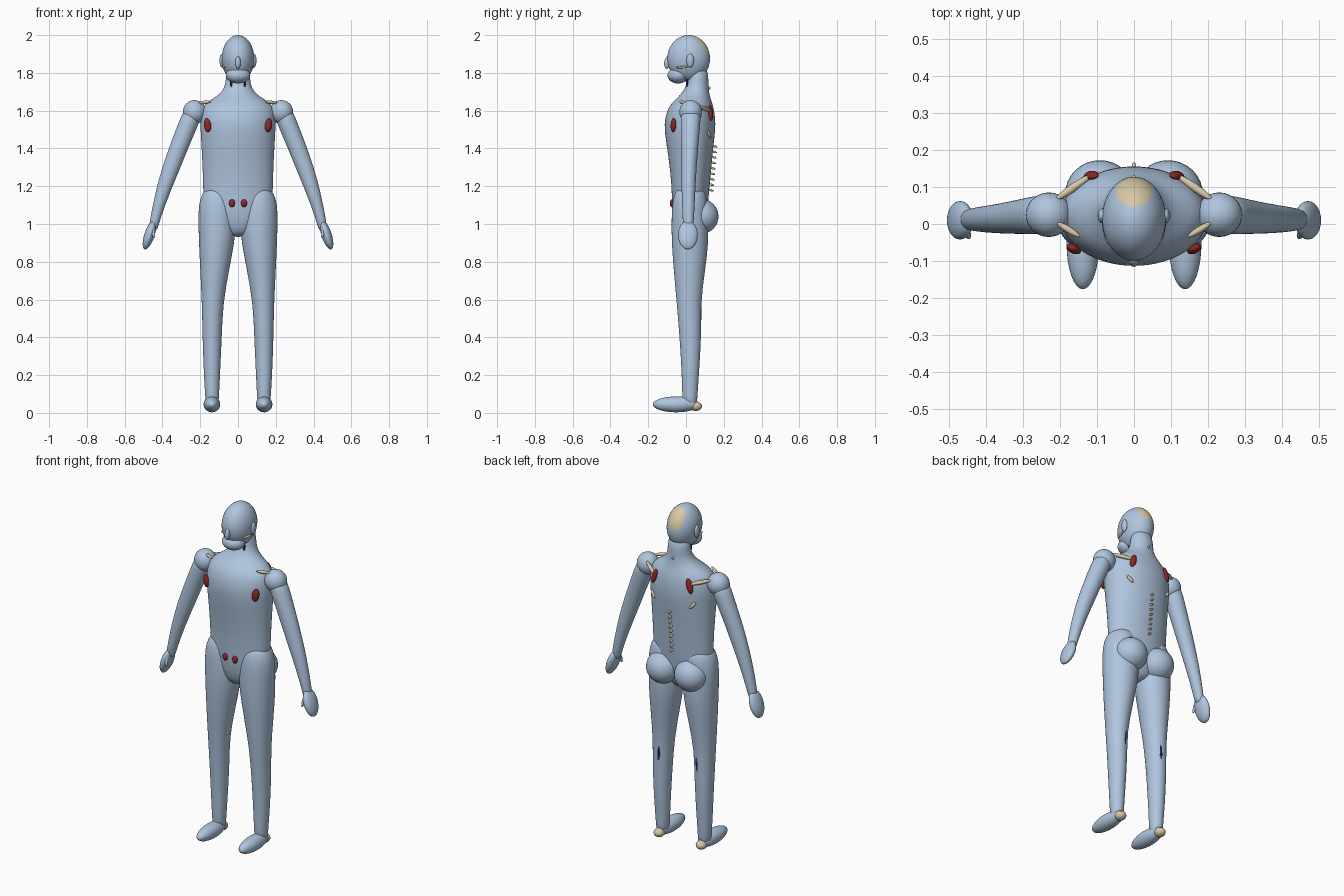
import bpy, bmesh, math
from mathutils import Vector, Matrix, Euler

default_cube = bpy.data.objects.get("Cube")
if default_cube:
    bpy.data.objects.remove(default_cube, do_unlink=True)


def make_material(name, colour):
    material = bpy.data.materials.new(name)
    material.use_nodes = True
    material.diffuse_color = (*colour, 1)
    shader = material.node_tree.nodes["Principled BSDF"]
    shader.inputs["Base Color"].default_value = (*colour, 1)
    shader.inputs["Roughness"].default_value = 0.6
    return material


SKIN = make_material("pale blue skin", (0.43, 0.56, 0.73))
BONE = make_material("bone beige", (0.68, 0.57, 0.37))
RED = make_material("dark red", (0.27, 0.02, 0.02))
NAVY = make_material("navy blue", (0.01, 0.018, 0.14))


def finish(name, bm, material):
    """Turn a bmesh into a smooth shaded object."""
    bmesh.ops.recalc_face_normals(bm, faces=bm.faces)
    mesh = bpy.data.meshes.new(name)
    bm.to_mesh(mesh)
    bm.free()
    mesh.materials.append(material)
    mesh.shade_smooth()
    obj = bpy.data.objects.new(name, mesh)
    bpy.context.scene.collection.objects.link(obj)
    return obj


def blob(name, centre, radii, material=SKIN, tilt=(0, 0, 0), detail=32):
    """Ellipsoid with its own radii and tilt in degrees."""
    bm = bmesh.new()
    bmesh.ops.create_uvsphere(bm, u_segments=detail, v_segments=detail // 2, radius=1)
    turn = Euler([math.radians(angle) for angle in tilt]).to_matrix().to_4x4()
    place = Matrix.Translation(centre) @ turn @ Matrix.Diagonal((*radii, 1))
    bmesh.ops.transform(bm, matrix=place, verts=bm.verts)
    return finish(name, bm, material)


def rod(name, start, end, radius, material):
    """Slim tapered rod between two points."""
    start, end = Vector(start), Vector(end)
    direction = end - start
    tilt = direction.to_track_quat("Z", "Y").to_euler()
    degrees = [math.degrees(angle) for angle in tilt]
    return blob(name, (start + end) / 2, (radius, radius, direction.length / 2),
                material, degrees, 16)


def loft(name, rings, side=1, segments=32):
    """Skin horizontal ellipses given as (x, y, z, x radius, y radius)."""
    bm = bmesh.new()
    loops = []
    for x, y, z, rx, ry in rings:
        loop = []
        for i in range(segments):
            angle = math.tau * i / segments
            loop.append(bm.verts.new((side * x + rx * math.cos(angle),
                                      y + ry * math.sin(angle), z)))
        loops.append(loop)
    for lower, upper in zip(loops, loops[1:]):
        for i in range(segments):
            j = (i + 1) % segments
            bm.faces.new((lower[i], lower[j], upper[j], upper[i]))
    bm.faces.new(loops[0])
    bm.faces.new(loops[-1])
    obj = finish(name, bm, SKIN)
    smooth = obj.modifiers.new("smooth", "SUBSURF")
    smooth.levels = smooth.render_levels = 1
    return obj


# Torso and neck
loft("torso", [
    (0, 0.02, 0.93, 0.03, 0.05),
    (0, 0.02, 0.98, 0.12, 0.08),
    (0, 0.02, 1.08, 0.185, 0.095),
    (0, 0.025, 1.2, 0.185, 0.1),
    (0, 0.023, 1.35, 0.19, 0.115),
    (0, 0.02, 1.5, 0.2, 0.137),
    (0, 0.022, 1.56, 0.2, 0.134),
    (0, 0.026, 1.62, 0.19, 0.12),
    (0, 0.035, 1.65, 0.158, 0.1),
    (0, 0.046, 1.68, 0.105, 0.08),
    (0, 0.058, 1.72, 0.07, 0.06),
    (0, 0.064, 1.77, 0.064, 0.056),
    (0, 0.06, 1.84, 0.06, 0.05),
])

# Head, with a bone coloured patch on the upper back
head = blob("head", (0, 0.014, 1.876), (0.086, 0.113, 0.124), detail=64)
head.data.materials.append(BONE)
crown = Vector((0, 0.78, 0.62)).normalized()
for face in head.data.polygons:
    offset = face.center - Vector((0, 0.014, 1.876))
    direction = Vector((offset.x / 0.086, offset.y / 0.113, offset.z / 0.124))
    if direction.normalized().dot(crown) > 0.83:
        face.material_index = 1
blob("jaw", (0, -0.042, 1.787), (0.065, 0.056, 0.043))
blob("nose", (0, -0.099, 1.855), (0.014, 0.016, 0.034), tilt=(-8, 0, 0))

# Spine bumps and nape bump
for i in range(9):
    height = 1.18 + 0.029 * i
    blob("spine_bump", (0, 0.128 + 0.09 * (height - 1.18), height),
         (0.006, 0.02, 0.006), BONE, (-15, 0, 0), 12)
blob("nape_bump", (0, 0.122, 1.72), (0.006, 0.009, 0.008), BONE, detail=12)

for side, word in ((1, "left"), (-1, "right")):
    # Leg
    loft(word + "_leg", [
        (0.137, 0.022, 0.03, 0.033, 0.036),
        (0.137, 0.02, 0.08, 0.036, 0.04),
        (0.138, 0.023, 0.2, 0.043, 0.045),
        (0.137, 0.024, 0.4, 0.051, 0.058),
        (0.135, 0.014, 0.58, 0.056, 0.063),
        (0.124, 0.018, 0.75, 0.076, 0.083),
        (0.113, 0.022, 0.9, 0.094, 0.098),
        (0.11, 0.02, 1.0, 0.1, 0.097),
        (0.11, 0.02, 1.1, 0.1, 0.095),
        (0.11, 0.022, 1.16, 0.082, 0.085),
        (0.11, 0.022, 1.2, 0.05, 0.06),
    ], side)
    blob(word + "_foot", (side * 0.138, -0.052, 0.045), (0.044, 0.124, 0.042))
    blob(word + "_heel", (side * 0.138, 0.052, 0.035), (0.03, 0.033, 0.025), BONE)
    blob(word + "_buttock", (side * 0.092, 0.08, 1.04), (0.094, 0.092, 0.092))

    # Arm and hand
    blob(word + "_shoulder", (side * 0.23, 0.025, 1.593), (0.062, 0.06, 0.063))
    loft(word + "_arm", [
        (0.45, 0.012, 0.96, 0.024, 0.025),
        (0.441, 0.012, 1.02, 0.026, 0.03),
        (0.398, 0.013, 1.17, 0.039, 0.036),
        (0.353, 0.015, 1.3, 0.049, 0.041),
        (0.3, 0.02, 1.44, 0.052, 0.047),
        (0.25, 0.025, 1.56, 0.056, 0.054),
        (0.235, 0.025, 1.61, 0.05, 0.05),
    ], side)
    blob(word + "_hand", (side * 0.469, 0.01, 0.942), (0.027, 0.052, 0.08),
         tilt=(0, side * -18, 0))
    rod(word + "_thumb", (side * 0.452, -0.02, 0.99),
        (side * 0.445, -0.037, 0.925), 0.009, SKIN)

    # Ear, cheekbone and neck vessel
    blob(word + "_ear", (side * 0.086, 0.022, 1.865), (0.012, 0.02, 0.036))
    rod(word + "_cheekbone", (side * 0.07, -0.055, 1.828),
        (side * 0.084, 0.01, 1.832), 0.006, BONE)
    rod(word + "_neck_vessel", (side * 0.035, 0.006, 1.725),
        (side * 0.038, 0.006, 1.77), 0.006, NAVY)

    # Collar bone, shoulder blade and rib rods
    rod(word + "_collar_bone", (side * 0.145, -0.035, 1.648),
        (side * 0.21, 0.005, 1.64), 0.009, BONE)
    rod(word + "_blade_ridge", (side * 0.115, 0.132, 1.598),
        (side * 0.212, 0.065, 1.625), 0.011, BONE)
    rod(word + "_blade_tip", (side * 0.115, 0.13, 1.455),
        (side * 0.145, 0.115, 1.495), 0.009, BONE)

    # Red muscle patches
    blob(word + "_chest_patch", (side * 0.162, -0.067, 1.523), (0.02, 0.013, 0.037),
         RED, (0, side * 8, side * 25))
    blob(word + "_back_patch", (side * 0.115, 0.131, 1.588), (0.017, 0.011, 0.043),
         RED, (10, side * -14, side * -25))
    blob(word + "_groin_patch", (side * 0.032, -0.074, 1.11), (0.016, 0.012, 0.021), RED)

    # Vein behind the knee
    rod(word + "_knee_vein", (side * 0.128, 0.073, 0.46),
        (side * 0.122, 0.073, 0.58), 0.009, NAVY)
